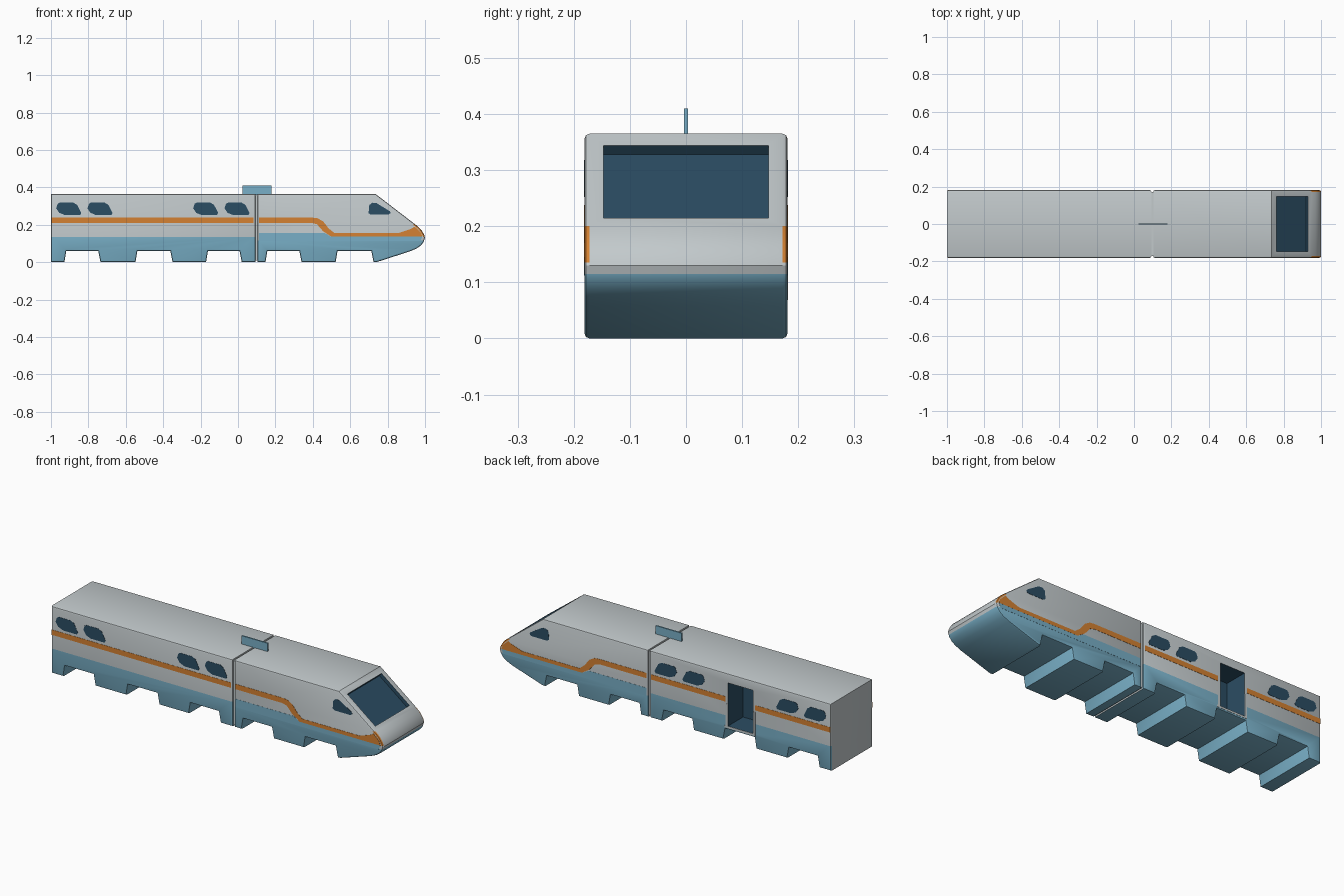
import bpy, bmesh, math
from mathutils import Vector

if "Cube" in bpy.data.objects:
    bpy.data.objects.remove(bpy.data.objects["Cube"])


def material(name, rgb):
    m = bpy.data.materials.new(name)
    m.diffuse_color = (*rgb, 1)
    m.use_nodes = True
    m.node_tree.nodes["Principled BSDF"].inputs["Base Color"].default_value = m.diffuse_color
    return m


GREY, BLUE, ORANGE, GLASS = range(4)
MATS = [material("light grey", (0.54, 0.585, 0.60)),
        material("sky blue", (0.19, 0.43, 0.57)),
        material("orange", (0.66, 0.22, 0.032)),
        material("dark glass blue", (0.024, 0.074, 0.125))]
HALF = 0.181      # half width of the cars


def prism_mesh(points, y0, y1):
    """Extrude an (x, z) outline from y0 to y1."""
    bm = bmesh.new()
    a = [bm.verts.new((x, y0, z)) for x, z in points]
    b = [bm.verts.new((x, y1, z)) for x, z in points]
    bm.faces.new(a)
    bm.faces.new(b[::-1])
    for i in range(len(a)):
        j = (i + 1) % len(a)
        bm.faces.new((a[i], b[i], b[j], a[j]))
    bmesh.ops.recalc_face_normals(bm, faces=bm.faces[:])
    return bm


def finish(bm, name, mats):
    me = bpy.data.meshes.new(name)
    bm.to_mesh(me)
    bm.free()
    for m in mats:
        me.materials.append(m)
    ob = bpy.data.objects.new(name, me)
    bpy.context.collection.objects.link(ob)
    return ob


def block(name, points, y0, y1, mat):
    return finish(prism_mesh(points, y0, y1), name, [MATS[mat]])


def rect(x0, x1, z0, z1):
    return [(x0, z0), (x1, z0), (x1, z1), (x0, z1)]


def side_plate(name, points, mat, sides=(-1, 1), t=0.0012):
    for s in sides:
        y0, y1 = sorted((s * (HALF - 0.002), s * (HALF + t)))
        block(name + ("_front" if s < 0 else "_back"), points, y0, y1, mat)


def car(name, points, cuts, ends, rule):
    """Car body with rounded long edges, coloured by a height rule."""
    bm = prism_mesh(points, -HALF, HALF)
    outline = [e for e in bm.edges if abs(e.verts[0].co.y - e.verts[1].co.y) < 1e-5]
    bmesh.ops.bevel(bm, geom=outline, offset=0.009, segments=2, profile=0.5, affect='EDGES')
    for z in cuts:
        bmesh.ops.bisect_plane(bm, geom=bm.verts[:] + bm.edges[:] + bm.faces[:],
                               plane_co=(0, 0, z), plane_no=(0, 0, 1))
    bm.normal_update()
    for f in bm.faces:
        c = f.calc_center_median()
        if any(abs(c.x - x) < 0.001 for x in ends):
            f.material_index = GREY
        else:
            f.material_index = rule(c, f.normal)
    return finish(bm, name, MATS)


def select_only(ob):
    bpy.ops.object.select_all(action='DESELECT')
    ob.select_set(True)
    bpy.context.view_layer.objects.active = ob


def carve(ob, points, y0, y1):
    """Cut a recess lined with the glass colour."""
    bm = prism_mesh(points, y0, y1)
    for f in bm.faces:
        f.material_index = GLASS
    cutter = finish(bm, "cutter", MATS)
    cutter.hide_render = True
    mod = ob.modifiers.new("recess", 'BOOLEAN')
    mod.operation, mod.solver, mod.object = 'DIFFERENCE', 'EXACT', cutter
    select_only(ob)
    bpy.ops.object.modifier_apply(modifier=mod.name)
    bpy.data.objects.remove(cutter)


def notch(x0, x1):
    return [(x0 - 0.008, 0), (x0 + 0.002, 0.06), (x1 - 0.002, 0.06), (x1 + 0.01, 0)]


# Rear car with skirt notches and a doorway on the back side
ROOF = 0.365
outline = [(-1, 0)] + notch(-0.92, -0.745) + notch(-0.54, -0.36) + notch(-0.163, 0.01)
outline += [(0.093, 0), (0.093, ROOF), (-1, ROOF)]
rear = car("rear_car", outline, [0.135], [-1, 0.093],
           lambda c, n: BLUE if c.z < 0.135 else GREY)
carve(rear, rect(-0.53, -0.38, 0.08, 0.315), HALF - 0.13, HALF + 0.05)

# Front car with the sloping nose
outline = [(0.103, 0)] + notch(0.155, 0.33) + notch(0.53, 0.715)
outline += [(0.74, 0), (0.92, 0.058), (0.955, 0.073), (0.978, 0.089), (0.992, 0.107),
            (1.0, 0.13), (0.995, 0.147), (0.984, 0.166), (0.97, 0.183), (0.95, 0.2),
            (0.735, ROOF), (0.103, ROOF)]


def nose_rule(c, n):
    if c.z < 0.115:
        return BLUE
    if c.x > 0.9 and c.z < 0.2 and c.z > 0.135 and 0.2 < abs(n.y) < 0.97:
        return ORANGE
    return GREY


front = car("front_car", outline, [0.115, 0.135, 0.2], [0.103], nose_rule)

# Sunken windscreen
n = Vector((0.609, 0.793))
top, low = Vector((0.762, 0.344)), Vector((0.931, 0.2145))
carve(front, [tuple(p) for p in (top - n * 0.02, low - n * 0.02, low + n * 0.04, top + n * 0.04)],
      -0.147, 0.147)

for ob in (rear, front):
    select_only(ob)
    bpy.ops.object.shade_smooth_by_angle(angle=math.radians(30))

# Joint between the cars and the roof fin
block("car_joint", rect(0.08, 0.115, 0.008, ROOF - 0.008), -HALF + 0.009, HALF - 0.009, GREY)
block("roof_fin", rect(0.025, 0.18, 0.36, 0.41), -0.004, 0.004, BLUE)

# Side windows, the same on both sides
shape = [(0, 0.288), (0.008, 0.312), (0.018, 0.318), (0.092, 0.318), (0.112, 0.306),
         (0.134, 0.263), (0.128, 0.252), (0.045, 0.252), (0.016, 0.264)]
for i, x in enumerate((-0.972, -0.805, -0.24, -0.072)):
    side_plate(f"window_{i + 1}", [(x + u, z) for u, z in shape], GLASS)
side_plate("cab_window", [(0.698, 0.262), (0.702, 0.305), (0.717, 0.318), (0.742, 0.315),
                          (0.812, 0.272), (0.816, 0.263), (0.805, 0.254), (0.71, 0.254)], GLASS)

# Orange stripe on the rear car, broken by the doorway at the back
side_plate("rear_stripe", rect(-0.997, 0.084, 0.21, 0.238), ORANGE, (-1,))
for x0, x1 in ((-0.997, -0.545), (-0.365, 0.084)):
    side_plate("rear_stripe", rect(x0, x1, 0.21, 0.238), ORANGE, (1,))

# Grey sill under the doorway
side_plate("door_sill", rect(-0.54, -0.36, 0.069, 0.08), GREY, (1,))
side_plate("door_jamb", rect(-0.545, -0.53, 0.069, 0.2), GREY, (1,))
side_plate("door_jamb", rect(-0.38, -0.365, 0.069, 0.2), GREY, (1,))

# Blue band and swooping stripe on the front car
side_plate("front_band", [(0.112, 0.112), (0.975, 0.112), (0.985, 0.136), (0.5, 0.136),
                          (0.46, 0.157), (0.112, 0.157)], BLUE, t=0.0008)
side_plate("front_stripe", [(0.112, 0.21), (0.393, 0.21), (0.422, 0.203), (0.455, 0.165),
                            (0.5, 0.136), (0.985, 0.136), (0.978, 0.158), (0.944, 0.19),
                            (0.925, 0.178), (0.86, 0.156), (0.515, 0.156), (0.485, 0.18),
                            (0.455, 0.218), (0.425, 0.235), (0.4, 0.238), (0.112, 0.238)], ORANGE)
